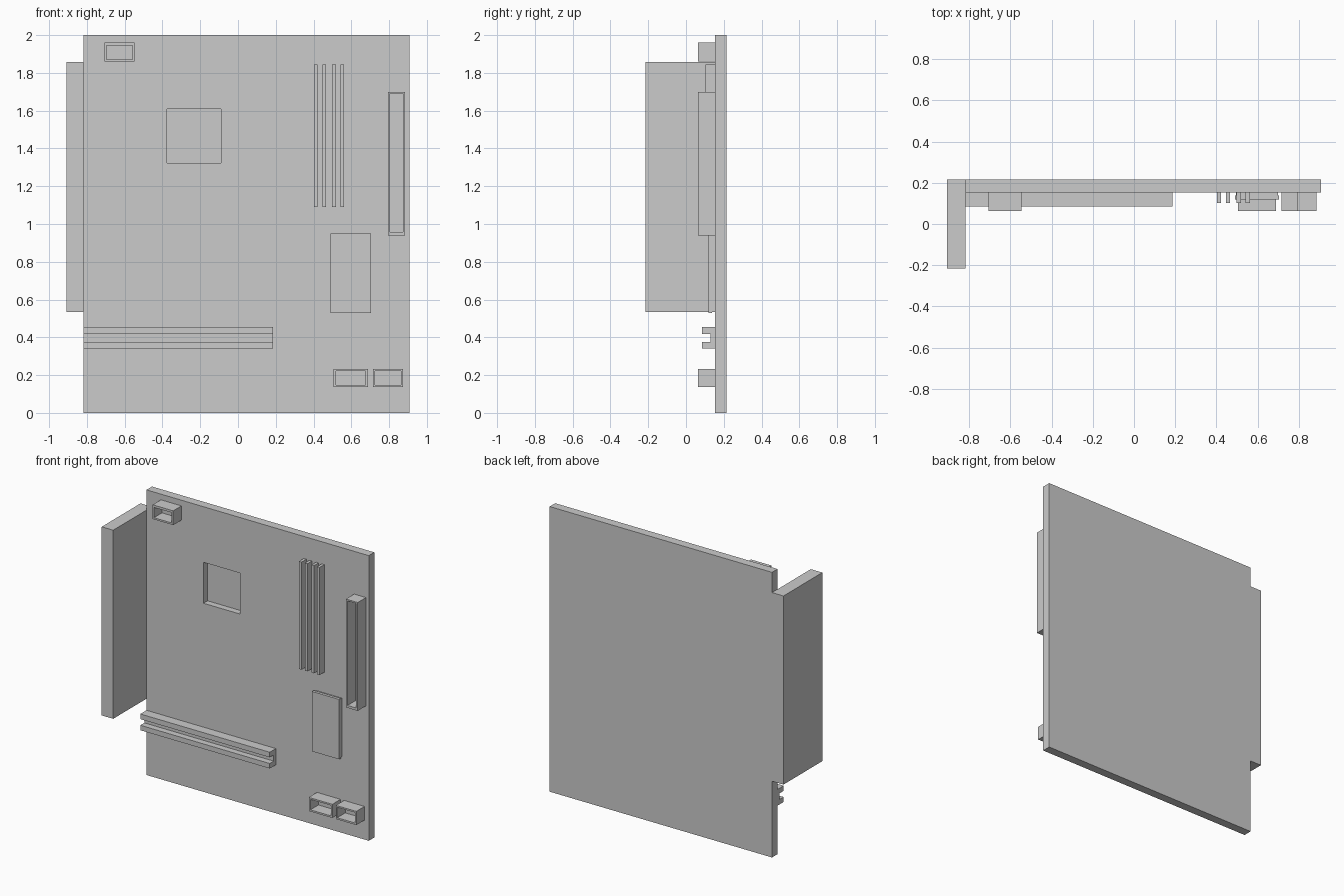
import bpy, bmesh

if "Cube" in bpy.data.objects:
    bpy.data.objects.remove(bpy.data.objects["Cube"])

FACE = 0.154   # front face of the board
BACK = 0.215


def finish(name, bm):
    bmesh.ops.recalc_face_normals(bm, faces=bm.faces)
    me = bpy.data.meshes.new(name)
    bm.to_mesh(me)
    bm.free()
    ob = bpy.data.objects.new(name, me)
    bpy.context.collection.objects.link(ob)
    return ob


def box(name, x0, x1, y0, y1, z0, z1):
    bm = bmesh.new()
    bmesh.ops.create_cube(bm, size=1)
    for v in bm.verts:
        v.co = (x1 if v.co.x > 0 else x0,
                y1 if v.co.y > 0 else y0,
                z1 if v.co.z > 0 else z0)
    return finish(name, bm)


def pocket_box(name, outer, inner, y0, y1, depth):
    """Box whose front face has a rectangular pocket of the given depth."""
    bm = bmesh.new()

    def ring(r, y):
        x0, x1, z0, z1 = r
        return [bm.verts.new(p) for p in
                ((x0, y, z0), (x1, y, z0), (x1, y, z1), (x0, y, z1))]

    rings = [ring(outer, y1), ring(outer, y0), ring(inner, y0), ring(inner, y0 + depth)]
    for a, b in zip(rings, rings[1:]):
        for i in range(4):
            j = (i + 1) % 4
            bm.faces.new((a[i], a[j], b[j], b[i]))
    bm.faces.new(rings[0])
    bm.faces.new(rings[-1])
    return finish(name, bm)


def extrude_profile(name, profile, x0, x1):
    """Extrude a (y, z) profile along x."""
    bm = bmesh.new()
    face = bm.faces.new([bm.verts.new((x0, y, z)) for y, z in profile])
    geo = bmesh.ops.extrude_face_region(bm, geom=[face])["geom"]
    bmesh.ops.translate(bm, vec=(x1 - x0, 0, 0),
                        verts=[g for g in geo if isinstance(g, bmesh.types.BMVert)])
    return finish(name, bm)


# Main board with recessed processor socket
pocket_box("board", (-0.818, 0.907, 0, 2), (-0.375, -0.091, 1.323, 1.61),
           FACE, BACK, 0.045)

# Rear port block on the left edge
box("port_block", -0.907, -0.818, -0.215, BACK, 0.535, 1.858)

# Memory slots
for i, x in enumerate((0.402, 0.447, 0.498, 0.542)):
    box(f"memory_slot_{i + 1}", x, x + 0.02, 0.102, FACE, 1.09, 1.845)

# Hollow connectors: outer and inner outlines (x0, x1, z0, z1)
sockets = {
    "main_power_connector": ((0.793, 0.885, 0.94, 1.70), (0.806, 0.873, 0.957, 1.69)),
    "cpu_power_connector": ((-0.706, -0.547, 1.86, 1.96), (-0.696, -0.559, 1.872, 1.944)),
    "drive_connector_left": ((0.505, 0.688, 0.136, 0.232), (0.518, 0.676, 0.148, 0.221)),
    "drive_connector_right": ((0.715, 0.874, 0.136, 0.232), (0.726, 0.863, 0.148, 0.221)),
}
for name, (outer, inner) in sockets.items():
    pocket_box(name, outer, inner, 0.063, FACE, FACE - 0.063 - 0.002)

# Chipset: base and cover plate
box("chipset_base", 0.494, 0.699, 0.136, FACE, 0.535, 0.945)
box("chipset_cover", 0.49, 0.703, 0.118, 0.138, 0.53, 0.95)

# Expansion slot with a groove along its length
extrude_profile("expansion_slot",
                [(FACE, 0.34), (0.086, 0.34), (0.086, 0.375), (0.13, 0.375),
                 (0.13, 0.418), (0.086, 0.418), (0.086, 0.454), (FACE, 0.454)],
                -0.818, 0.186)
